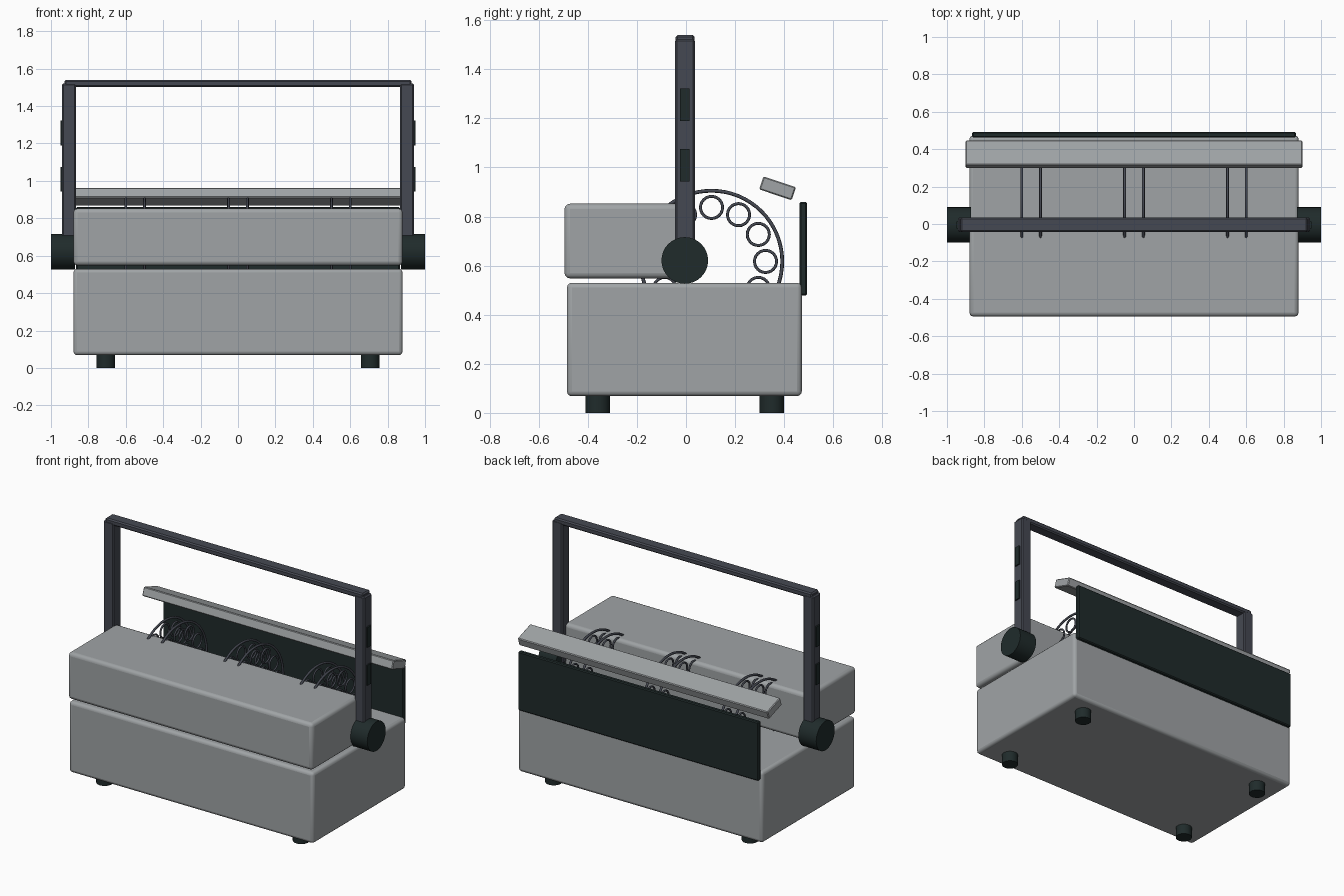
import bpy, math

if "Cube" in bpy.data.objects:
    bpy.data.objects.remove(bpy.data.objects["Cube"])


def material(name, rgb):
    m = bpy.data.materials.new(name)
    m.diffuse_color = (*rgb, 1)
    m.use_nodes = True
    m.node_tree.nodes["Principled BSDF"].inputs["Base Color"].default_value = m.diffuse_color
    return m


GREY = material("light grey", (0.35, 0.37, 0.38))
SLATE = material("slate", (0.06, 0.066, 0.085))
DARK = material("dark green black", (0.014, 0.024, 0.024))


def finish(name, mat):
    ob = bpy.context.object
    ob.name = name
    ob.data.materials.append(mat)
    return ob


def box(name, x, y, z, mat, bevel=0.0, segments=3, tilt=0.0):
    """Box from (min, max) ranges, with optional rounded edges and tilt about x."""
    ranges = (x, y, z)
    bpy.ops.mesh.primitive_cube_add(size=1, location=[(a + b) / 2 for a, b in ranges])
    ob = finish(name, mat)
    ob.scale = [b - a for a, b in ranges]
    bpy.ops.object.transform_apply(location=False, rotation=False, scale=True)
    ob.rotation_euler.x = tilt
    if bevel:
        mod = ob.modifiers.new("rounded edges", 'BEVEL')
        mod.width = bevel
        mod.segments = segments
        if segments > 1:
            bpy.ops.object.shade_smooth_by_angle(angle=math.radians(40))
    return ob


def cylinder(name, loc, radius, depth, mat, rot=(0, 0, 0)):
    bpy.ops.mesh.primitive_cylinder_add(vertices=32, radius=radius, depth=depth,
                                        location=loc, rotation=rot)
    ob = finish(name, mat)
    bpy.ops.object.shade_smooth_by_angle(angle=math.radians(40))
    return ob


def ring(name, loc, radius, tube, segments):
    bpy.ops.mesh.primitive_torus_add(major_radius=radius, minor_radius=tube,
                                     major_segments=segments, minor_segments=8,
                                     location=loc, rotation=(0, math.pi / 2, 0))
    ob = finish(name, SLATE)
    bpy.ops.object.shade_smooth()
    return ob


# Main housings
box("lower_body", (-0.88, 0.88), (-0.485, 0.472), (0.068, 0.53), GREY, 0.02)
box("upper_body", (-0.88, 0.88), (-0.495, 0.0), (0.548, 0.852), GREY, 0.022)

# Rear panel and tilted bar above it
box("rear_panel", (-0.865, 0.865), (0.463, 0.493), (0.478, 0.86), DARK, 0.006, 1)
box("tilted_bar", (-0.9, 0.9), (0.303, 0.443), (0.887, 0.943), GREY, 0.005, 1,
    math.radians(-18.5))

# Carrying handle
box("handle_top", (-0.928, 0.928), (-0.042, 0.035), (1.503, 1.54), SLATE, 0.008, 1)
for side, s in (("left", -1), ("right", 1)):
    def span(a, b):
        return tuple(sorted((a * s, b * s)))
    box("handle_upright_" + side, span(0.866, 0.94), (-0.044, 0.036), (0.6, 1.522),
        SLATE, 0.008, 1)
    for i, z in enumerate((0.943, 1.19)):
        box(f"grip_pad_{side}_{i}", span(0.93, 0.949), (-0.024, 0.014), (z, z + 0.132), DARK)
    cylinder("pivot_knob_" + side, (0.936 * s, -0.005, 0.621), 0.095, 0.128, DARK,
             (0, math.pi / 2, 0))
    # Feet
    for end, y in (("front", -0.36), ("rear", 0.35)):
        cylinder(f"foot_{end}_{side}", (0.707 * s, y, 0.04), 0.05, 0.08, DARK)

# Wheels: large rims, each holding a circle of twelve small rings
CY, CZ = 0.104, 0.617
for group in (-0.55, 0.0, 0.55):
    for offset in (-0.05, 0.05):
        x = group + offset
        ring("wheel_rim", (x, CY, CZ), 0.288, 0.0075, 64)
        for k in range(12):
            a = k * math.pi / 6
            ring("wheel_small_ring",
                 (x, CY + 0.22 * math.cos(a), CZ + 0.22 * math.sin(a)), 0.045, 0.006, 24)
